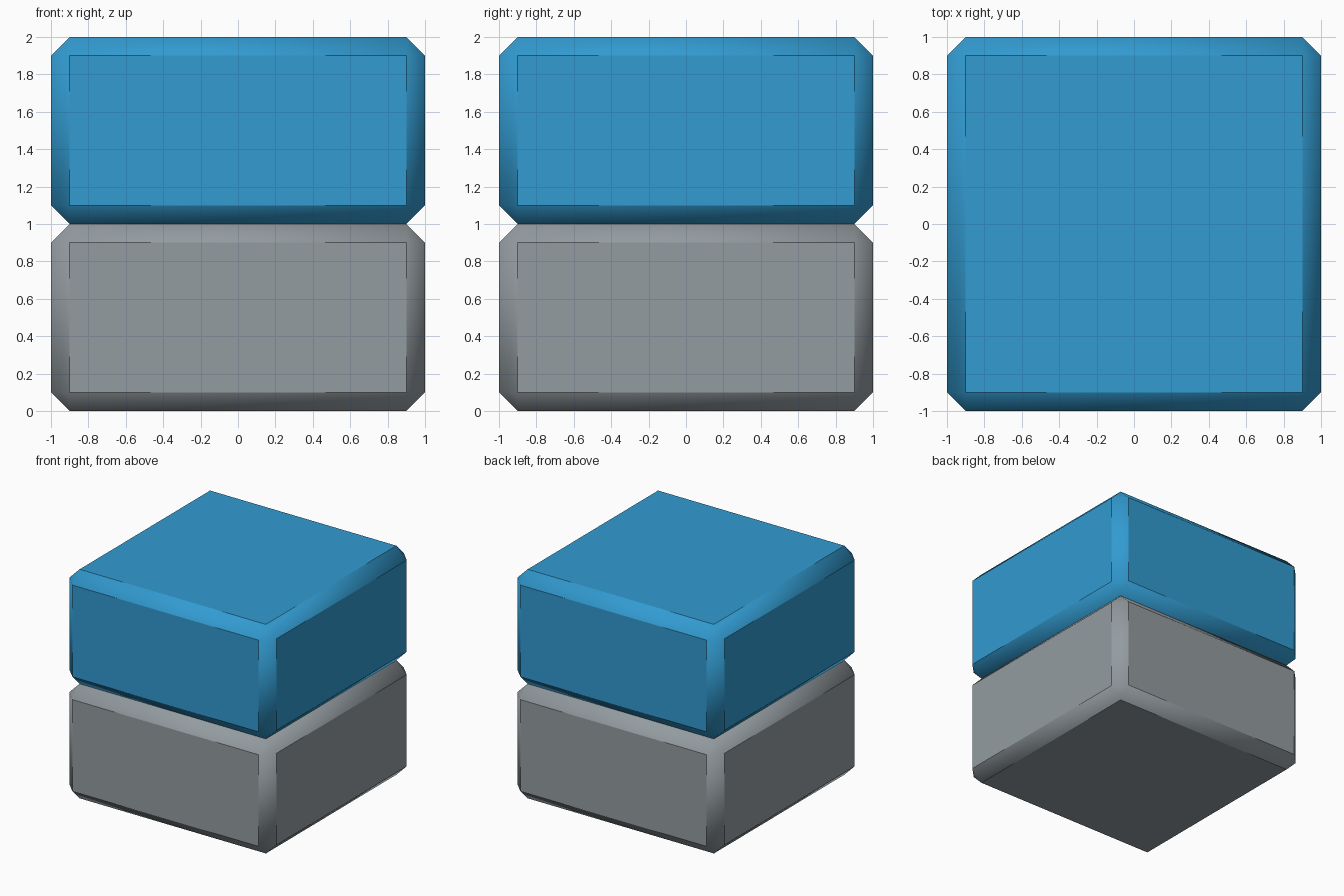
import bpy, bmesh

if "Cube" in bpy.data.objects:
    bpy.data.objects.remove(bpy.data.objects["Cube"])


def material(name, rgb):
    m = bpy.data.materials.new(name)
    m.diffuse_color = (*rgb, 1.0)
    m.use_nodes = True
    m.node_tree.nodes["Principled BSDF"].inputs["Base Color"].default_value = m.diffuse_color
    return m


def chamfered_block(name, z0, mat):
    # 2 x 2 x 1 block with 0.1 chamfers; flat main faces, smooth chamfers
    bm = bmesh.new()
    bmesh.ops.create_cube(bm, size=2.0)
    for v in bm.verts:
        v.co.z = z0 + 0.5 + v.co.z * 0.5
    bmesh.ops.bevel(bm, geom=list(bm.edges), offset=0.1, offset_type='OFFSET',
                    segments=1, profile=0.5, affect='EDGES')
    bm.normal_update()
    for f in bm.faces:
        f.smooth = max(abs(c) for c in f.normal) < 0.99
    me = bpy.data.meshes.new(name)
    bm.to_mesh(me)
    bm.free()
    me.materials.append(mat)
    ob = bpy.data.objects.new(name, me)
    bpy.context.collection.objects.link(ob)
    return ob


# Grey base block and blue block stacked on it
chamfered_block("lower_block", 0.0, material("grey", (0.296, 0.332, 0.356)))
chamfered_block("upper_block", 1.0, material("blue", (0.032, 0.328, 0.638)))
